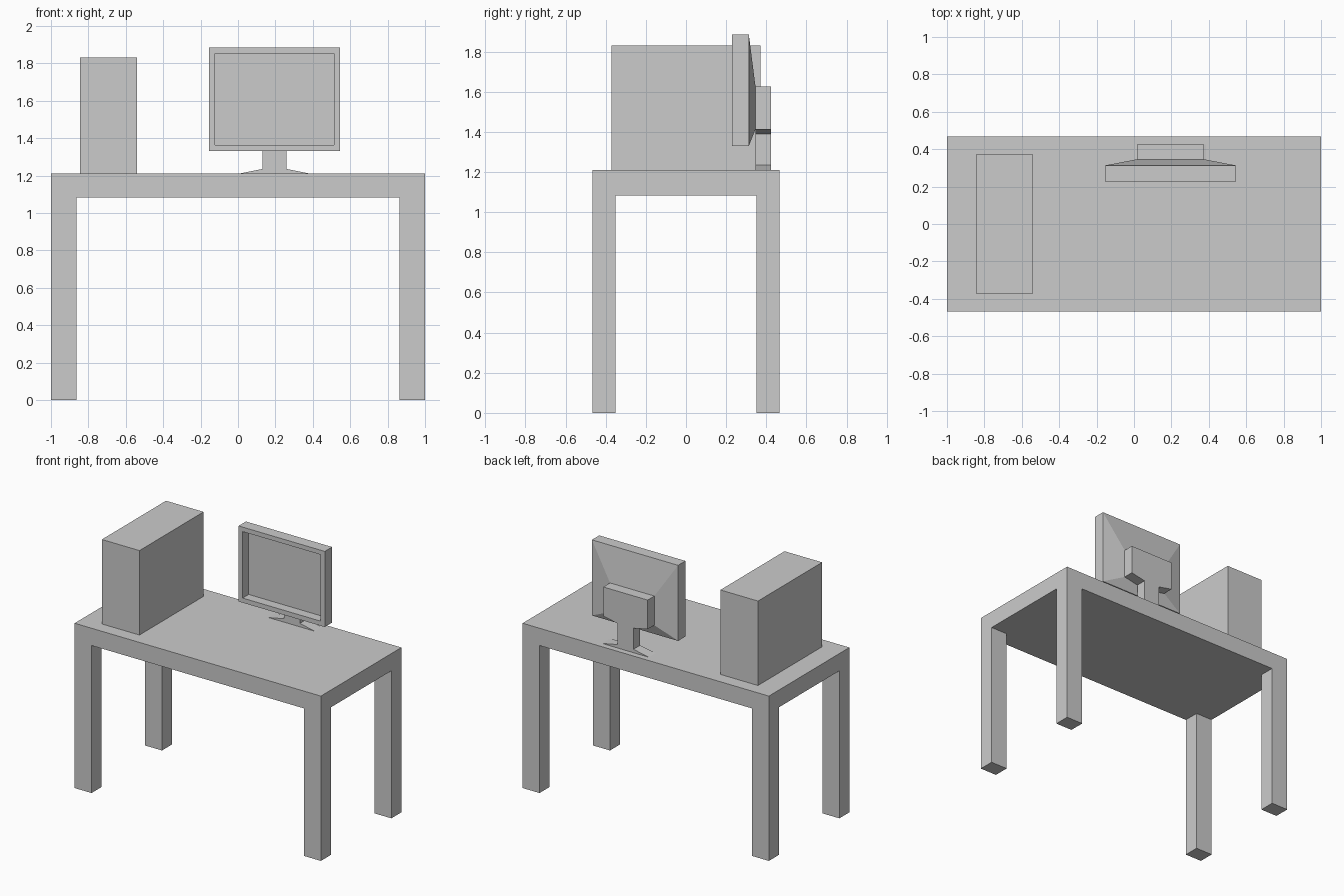
import bpy
import bmesh

cube = bpy.data.objects.get("Cube")
if cube:
    bpy.data.objects.remove(cube, do_unlink=True)

GREY = (0.6, 0.6, 0.6, 1.0)
grey = bpy.data.materials.new("plain grey")
grey.use_nodes = True
grey.diffuse_color = GREY
grey.node_tree.nodes["Principled BSDF"].inputs["Base Color"].default_value = GREY


def finish(name, bm):
    bmesh.ops.recalc_face_normals(bm, faces=bm.faces)
    mesh = bpy.data.meshes.new(name)
    bm.to_mesh(mesh)
    bm.free()
    mesh.materials.append(grey)
    obj = bpy.data.objects.new(name, mesh)
    bpy.context.collection.objects.link(obj)
    return obj


def box(name, x, y, z):
    bm = bmesh.new()
    bmesh.ops.create_cube(bm, size=1)
    for v in bm.verts:
        v.co = [r[0] if c < 0 else r[1] for c, r in zip(v.co, (x, y, z))]
    return finish(name, bm)


def ring(bm, x, y, z):
    corners = ((x[0], z[0]), (x[1], z[0]), (x[1], z[1]), (x[0], z[1]))
    return [bm.verts.new((px, y, pz)) for px, pz in corners]


# Desk: slab top with four flush corner legs
HALF_W, HALF_D, UNDER, TOP = 1.0, 0.467, 1.083, 1.21
LEG_W, LEG_D = 0.137, 0.116
box("desk_top", (-HALF_W, HALF_W), (-HALF_D, HALF_D), (UNDER, TOP))
for side, sx in (("left", 1), ("right", -1)):
    for end, sy in (("front", -1), ("back", 1)):
        box(f"{end}_{side}_leg",
            sorted((sx * HALF_W, sx * (HALF_W - LEG_W))),
            sorted((sy * HALF_D, sy * (HALF_D - LEG_D))), (0, UNDER))

# Computer tower
box("computer_tower", (-0.845, -0.54), (-0.372, 0.372), (TOP, 1.83))

# Monitor: loops run from the recessed screen, round the bezel, to the tapered back
MID = 0.195
bm = bmesh.new()
outer, inner = (MID - 0.35, MID + 0.35), (MID - 0.317, MID + 0.317)
outer_z, inner_z = (1.33, 1.885), (1.364, 1.852)
loops = [ring(bm, inner, 0.298, inner_z),
         ring(bm, inner, 0.228, inner_z),
         ring(bm, outer, 0.228, outer_z),
         ring(bm, outer, 0.313, outer_z),
         ring(bm, (MID - 0.18, MID + 0.18), 0.346, (1.413, 1.627))]
for a, b in zip(loops, loops[1:]):
    for i in range(4):
        j = (i + 1) % 4
        bm.faces.new((a[i], a[j], b[j], b[i]))
bm.faces.new(loops[0])
bm.faces.new(loops[-1])
finish("monitor", bm)

# Stand: mirrored outline of foot, neck and rear housing, extruded backwards
half = [(0.19, TOP), (0.065, 1.235), (0.065, 1.39), (0.18, 1.413), (0.18, 1.627)]
outline = half + [(-x, z) for x, z in reversed(half)]
bm = bmesh.new()
face = bm.faces.new([bm.verts.new((MID + x, 0.346, z)) for x, z in outline])
out = bmesh.ops.extrude_face_region(bm, geom=[face])
moved = [g for g in out["geom"] if isinstance(g, bmesh.types.BMVert)]
bmesh.ops.translate(bm, verts=moved, vec=(0, 0.078, 0))
finish("monitor_stand", bm)
